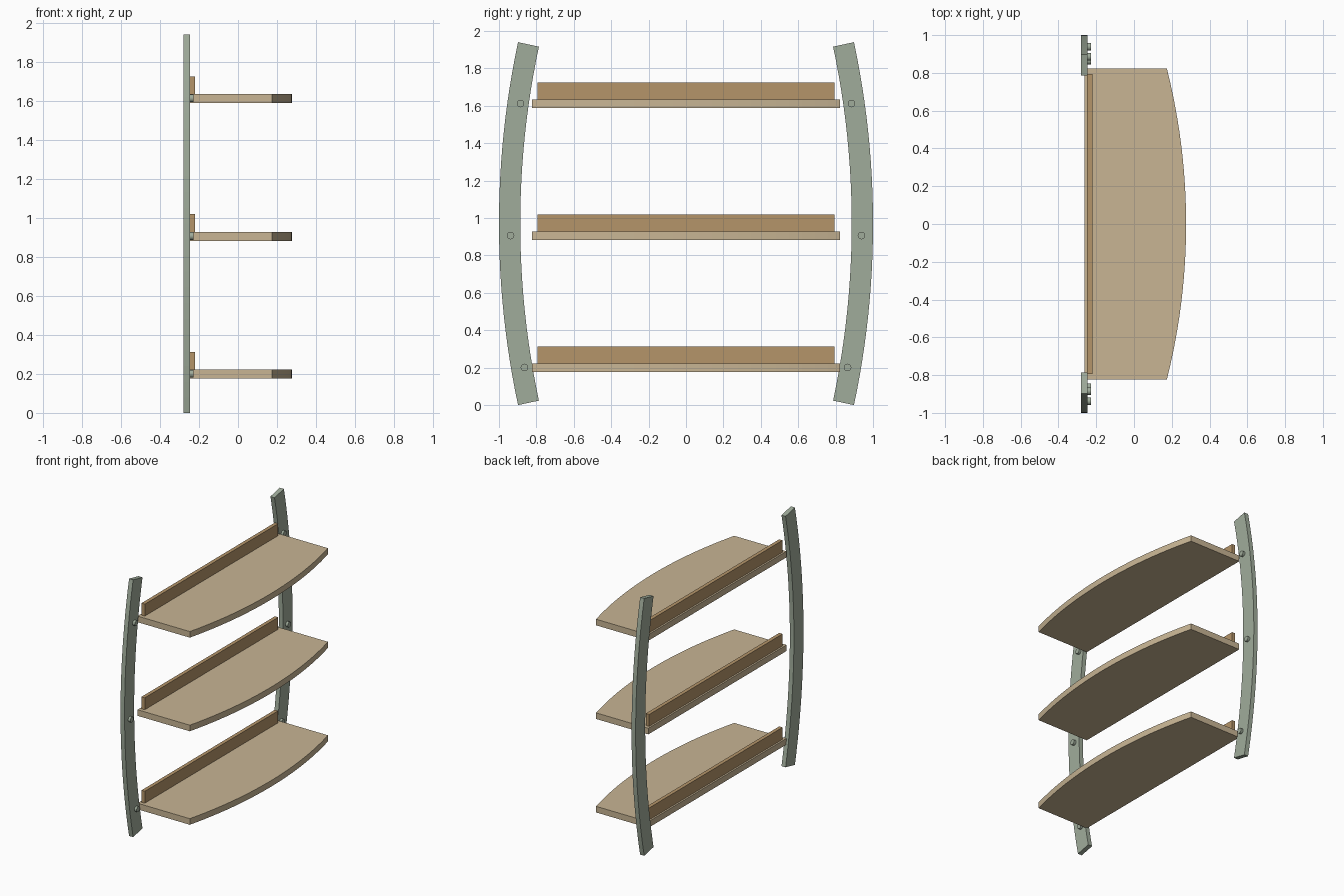
import bpy, bmesh, math

if "Cube" in bpy.data.objects:
    bpy.data.objects.remove(bpy.data.objects["Cube"])

def material(name, srgb):
    m = bpy.data.materials.new(name)
    m.diffuse_color = [(c / 255 / 12.92 if c < 11 else ((c / 255 + 0.055) / 1.055) ** 2.4) for c in srgb] + [1]
    m.use_nodes = True
    m.node_tree.nodes["Principled BSDF"].inputs["Base Color"].default_value = m.diffuse_color
    return m

SAGE = material("sage green", (160, 172, 155))
TAN = material("light wood", (200, 181, 148))
BROWN = material("brown wood", (181, 149, 106))

def prism(name, points, offset, mat):
    """Extrude a closed 3D outline along offset."""
    bm = bmesh.new()
    face = bm.faces.new([bm.verts.new(p) for p in points])
    geo = bmesh.ops.extrude_face_region(bm, geom=[face])["geom"]
    bmesh.ops.translate(bm, vec=offset, verts=[v for v in geo if isinstance(v, bmesh.types.BMVert)])
    bmesh.ops.recalc_face_normals(bm, faces=bm.faces)
    mesh = bpy.data.meshes.new(name)
    bm.to_mesh(mesh)
    bm.free()
    mesh.materials.append(mat)
    ob = bpy.data.objects.new(name, mesh)
    bpy.context.collection.objects.link(ob)
    return ob

HEIGHT, MID, WIDTH, SAG = 1.94, 0.97, 0.114, 0.102
R = (MID ** 2 + SAG ** 2) / (2 * SAG)
A = math.asin(MID / R)
STEPS = 24

# Curved side rails
for side, label in ((-1, "left"), (1, "right")):
    angles = [A * (2 * i / STEPS - 1) for i in range(STEPS + 1)]
    arc = lambda r, a: (-0.28, side * (1 - R + r * math.cos(a)), MID + r * math.sin(a))
    outline = [arc(R, a) for a in angles] + [arc(R - WIDTH, a) for a in reversed(angles)]
    prism(label + "_rail", outline, (0.034, 0, 0), SAGE)

# Shelves with bowed fronts, back strips and round bolts on the rails
FS, FH = 0.102, 0.823
FR = (FH ** 2 + FS ** 2) / (2 * FS)
FA = math.asin(FH / FR)
for n, (z, bolt_y) in enumerate(((0.177, 0.864), (0.882, 0.938), (1.588, 0.885)), 1):
    front = [(0.276 - FR + FR * math.cos(a), FR * math.sin(a), z)
             for a in (FA * (2 * i / STEPS - 1) for i in range(STEPS + 1))]
    prism(f"shelf_{n}", [(-0.262, -FH, z)] + front + [(-0.262, FH, z)], (0, 0, 0.046), TAN)
    x0, x1, y = -0.249, -0.221, 0.795
    prism(f"back_strip_{n}", [(x0, -y, z + 0.046), (x1, -y, z + 0.046), (x1, y, z + 0.046), (x0, y, z + 0.046)],
          (0, 0, 0.09), BROWN)
    for side in (-1, 1):
        bpy.ops.mesh.primitive_cylinder_add(vertices=20, radius=0.02, depth=0.024,
                                            location=(-0.24, side * bolt_y, z + 0.024),
                                            rotation=(0, math.pi / 2, 0))
        bolt = bpy.context.object
        bolt.name = f"bolt_{n}_{'left' if side < 0 else 'right'}"
        bolt.data.materials.append(SAGE)
        bpy.ops.object.shade_smooth_by_angle()
